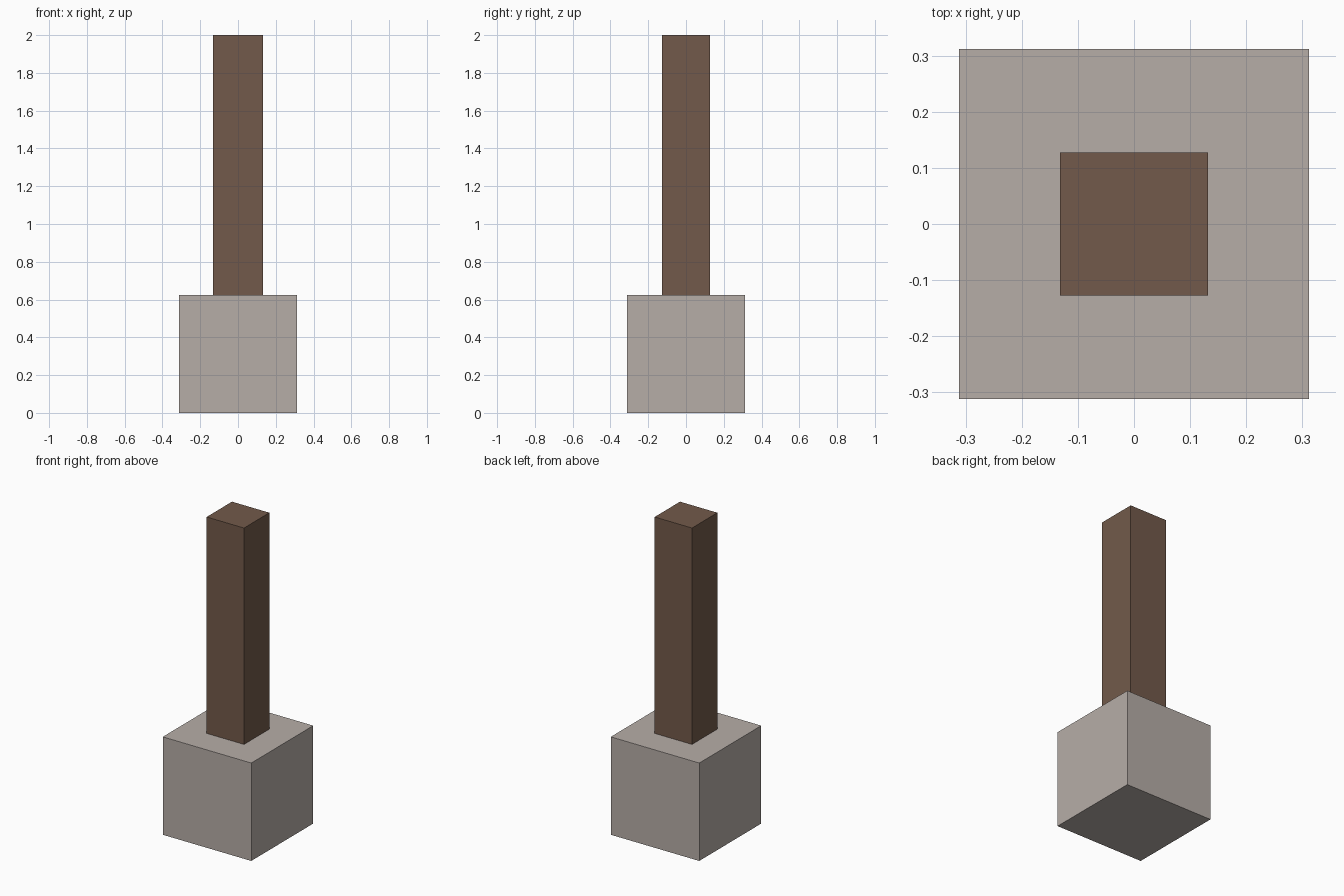
import bpy

if "Cube" in bpy.data.objects:
    bpy.data.objects.remove(bpy.data.objects["Cube"])


def box(name, size, bottom, color):
    """Axis-aligned box centred on x = y = 0, standing on the given height."""
    bpy.ops.mesh.primitive_cube_add(size=1, location=(0, 0, bottom + size[2] / 2))
    obj = bpy.context.object
    obj.name = name
    obj.scale = size
    bpy.ops.object.transform_apply(location=False, rotation=False, scale=True)
    mat = bpy.data.materials.new(name + "_material")
    mat.diffuse_color = (*color, 1)
    mat.use_nodes = True
    mat.node_tree.nodes["Principled BSDF"].inputs["Base Color"].default_value = mat.diffuse_color
    obj.data.materials.append(mat)
    return obj


BASE = 0.623

# Stone footing block
box("stone_base", (BASE, BASE, BASE), 0, (0.47, 0.42, 0.39))

# Wooden post standing on the block
box("wooden_post", (0.263, 0.255, 2 - BASE), BASE, (0.17, 0.102, 0.069))
